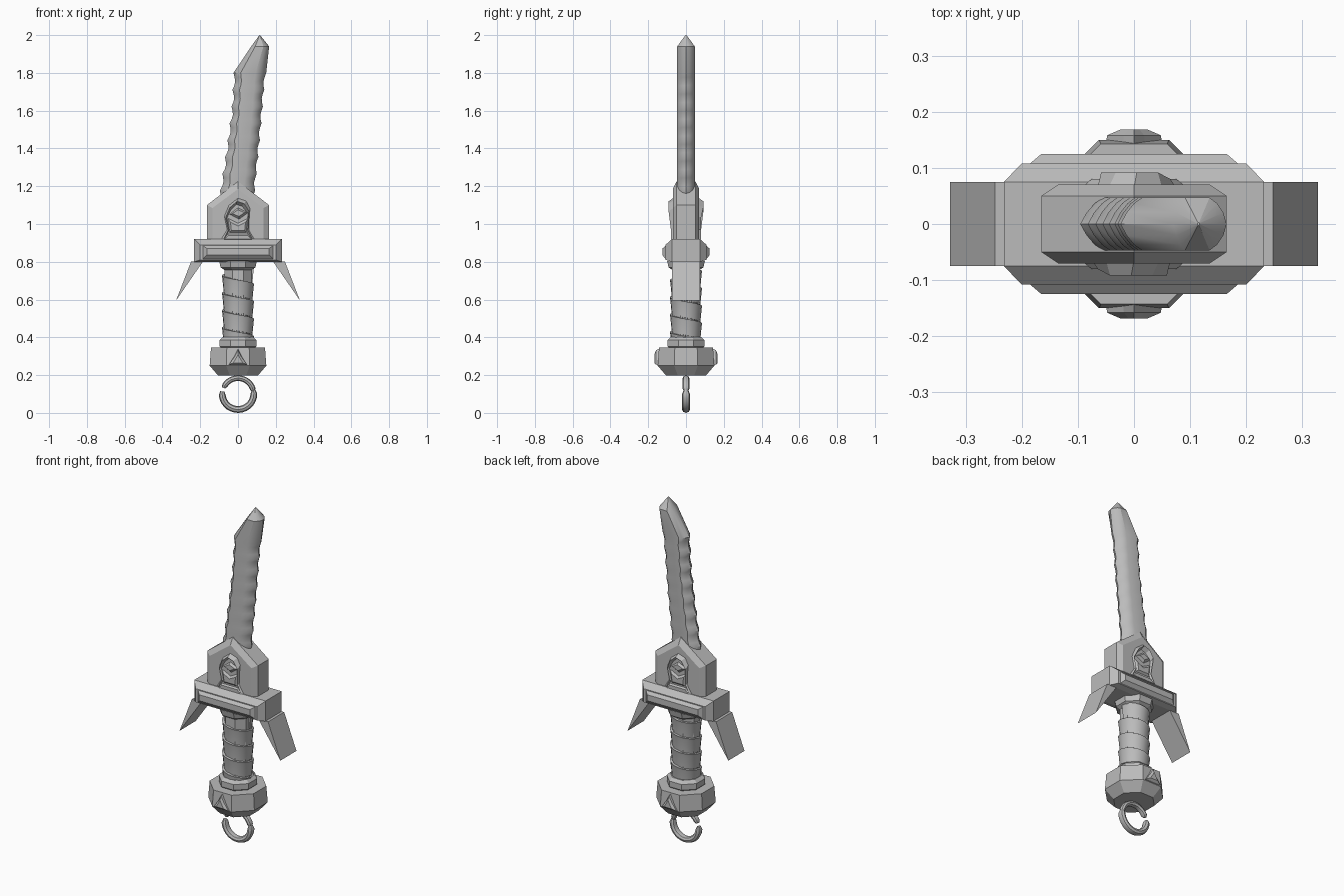
import bpy, bmesh, math
from math import sin, cos, pi, radians

if "Cube" in bpy.data.objects:
    bpy.data.objects.remove(bpy.data.objects["Cube"])

steel = bpy.data.materials.new("grey steel")
steel.diffuse_color = (0.5, 0.5, 0.5, 1)
steel.use_nodes = True
steel.node_tree.nodes["Principled BSDF"].inputs["Base Color"].default_value = steel.diffuse_color


def make(name, verts, faces, smooth=0):
    me = bpy.data.meshes.new(name)
    me.from_pydata(verts, [], faces)
    bm = bmesh.new()
    bm.from_mesh(me)
    bmesh.ops.remove_doubles(bm, verts=bm.verts, dist=1e-5)
    bmesh.ops.recalc_face_normals(bm, faces=bm.faces)
    bm.to_mesh(me)
    bm.free()
    me.materials.append(steel)
    ob = bpy.data.objects.new(name, me)
    bpy.context.collection.objects.link(ob)
    if smooth:
        bpy.ops.object.select_all(action='DESELECT')
        ob.select_set(True)
        bpy.context.view_layer.objects.active = ob
        bpy.ops.object.shade_smooth_by_angle(angle=radians(smooth))
    return ob


def loft(name, rings, smooth=0, closed=False):
    """Skin a list of equal-sized point rings, with end caps unless closed."""
    n, m = len(rings[0]), len(rings)
    faces = []
    for i in range(m if closed else m - 1):
        a, b = i * n, (i + 1) % m * n
        faces += [(a + j, a + (j + 1) % n, b + (j + 1) % n, b + j) for j in range(n)]
    if not closed:
        faces += [tuple(range(n)), tuple(range((m - 1) * n, m * n))]
    return make(name, [p for r in rings for p in r], faces, smooth)


def octagon(name, profile):
    """Stack of octagons with flat fronts; profile is (apothem, z)."""
    k = 1 / cos(pi / 8)
    return loft(name, [[(r * k * cos(pi / 8 + i * pi / 4), r * k * sin(pi / 8 + i * pi / 4), z)
                        for i in range(8)] for r, z in profile])


def lerp(table, z):
    for (z0, x0), (z1, x1) in zip(table, table[1:]):
        if z <= z1:
            return x0 + (x1 - x0) * (z - z0) / (z1 - z0)
    return table[-1][1]


def both_sides(name, layers):
    """Relief lofted along -y from (depth, outline) layers, plus a half-turned copy."""
    for side, s in (("front", 1), ("back", -1)):
        loft(f"{name}_{side}", [[(s * x, -s * d, z) for x, z in o] for d, o in layers])


# Blade: leaning, with scalloped edges and a clipped tip
left = [(1.0, -0.12), (1.15, -0.10), (1.4, -0.062), (1.6, -0.036), (1.8, -0.024), (1.94, 0.07)]
right = [(1.0, 0.07), (1.15, 0.088), (1.5, 0.122), (1.7, 0.138), (1.94, 0.165)]


def blade_ring(z, wave):
    xl, xr = lerp(left, z) + wave, lerp(right, z) - wave * 0.8
    w = xr - xl
    half = [(0, 0), (0.06, 0.02), (0.14, 0.037), (0.22, 0.047), (0.68, 0.047), (0.82, 0.037), (0.94, 0.02), (1, 0)]
    front = [(xl + u * w, -y, z) for u, y in half]
    return front + [(x, -y, zz) for x, y, zz in front[-2:0:-1]]


zs = [1.0 + 0.0222 * i for i in range(36)]
rings = [blade_ring(z, 0.012 * (0, 0.7, 1, 0.6)[i % 4]) for i, z in enumerate(zs)]
rings += [blade_ring(1.8, 0), blade_ring(1.94, 0)]
rings.append([(0.115 + 0.04 * (x - 0.115), y * 0.05, 2.0) for x, y, z in rings[-1]])
loft("blade", rings, 28)

# House-shaped block at the blade root, with chamfered faces
outer = [(-0.165, 0.91), (0.165, 0.91), (0.165, 1.10), (0, 1.225), (-0.165, 1.10)]
inner = [(-0.135, 0.91), (0.135, 0.91), (0.135, 1.085), (0, 1.185), (-0.135, 1.085)]
loft("blade_block", [[(x, y, z) for x, z in o] for y, o in
                     ((-0.07, inner), (-0.05, outer), (0.05, outer), (0.07, inner))])

# Hooded face ornament on both faces of the block
hood = [(-0.095, 0.915), (-0.06, 0.97), (-0.075, 1.04), (-0.05, 1.10), (0.0, 1.14),
        (0.045, 1.125), (0.065, 1.085), (0.06, 0.97), (0.095, 0.915)]
hole = [(-0.055, 0.93), (-0.042, 0.97), (-0.055, 1.03), (-0.035, 1.075), (-0.01, 1.10),
        (0.02, 1.09), (0.052, 1.05), (0.042, 0.97), (0.055, 0.93)]
for side, s in (("front", 1), ("back", -1)):
    strip = []
    for (xo, zo), (xi, zi) in zip(hood, hole):
        xm, zm = (xo + xi) / 2, (zo + zi) / 2
        d = 0.08 + 0.012 * (zo > 1.06)
        strip.append([(s * x, -s * y, z) for x, y, z in
                      ((xo, 0.065, zo), (xm, d, zm), (xi, 0.065, zi))])
    loft("hood_" + side, strip)
both_sides("hood_face", [
    (0.065, [(-0.05, 0.95), (0.05, 0.95), (0.06, 1.04), (0, 1.01), (-0.06, 1.04)]),
    (0.08, [(-0.035, 0.965), (0.035, 0.965), (0.04, 1.01), (0, 0.99), (-0.04, 1.01)])])
both_sides("hood_brow", [
    (0.065, [(-0.05, 1.05), (0.005, 1.02), (0.06, 1.06), (0.0, 1.09)]),
    (0.083, [(-0.03, 1.055), (0.005, 1.04), (0.035, 1.06), (0.0, 1.075)])])
both_sides("hood_base", [
    (0.065, [(-0.09, 0.915), (0.09, 0.915), (0.06, 0.95), (-0.06, 0.95)]),
    (0.08, [(-0.07, 0.92), (0.07, 0.92), (0.05, 0.94), (-0.05, 0.94)])])


# Crossguard: stepped bar
def rect(w, a, b):
    return [(-w, a), (w, a), (w, b), (-w, b)]


steps = [(0.125, rect(0.165, 0.835, 0.87)), (0.108, rect(0.185, 0.815, 0.885)),
         (0.108, rect(0.20, 0.81, 0.89)), (0.075, rect(0.232, 0.80, 0.92))]
layers = [(-y, o) for y, o in steps] + steps[::-1]
loft("crossguard", [[(x, y, z) for x, z in o] for y, o in layers])

# Swept prongs under the crossguard
for side, s in (("left", -1), ("right", 1)):
    tri = [(0.185, 0.802), (0.248, 0.802), (0.328, 0.595)]
    loft("prong_" + side, [[(s * x, y, z) for x, z in tri] for y in (-0.075, 0.075)])

# Octagonal collars and pommel
octagon("upper_collar", [(0.07, 0.755), (0.092, 0.77), (0.10, 0.805)])
octagon("lower_collar", [(0.085, 0.34), (0.097, 0.352), (0.097, 0.385), (0.08, 0.402)])
octagon("pommel", [(0.105, 0.197), (0.15, 0.25), (0.143, 0.345)])

# Grip: one spiral wrap with overlapping ledges
pitch, seg, turns = 0.092, 20, 4
spiral = []
for i in range(seg * turns + 1):
    t = 2 * pi * i / seg
    z = 0.775 - pitch * t / (2 * pi)
    spiral.append([(r * cos(t), r * sin(t), z + dz) for r, dz in
                   ((0.05, 0.0), (0.086, -0.002), (0.083, -0.014), (0.076, -pitch + 0.004), (0.05, -pitch))])
loft("grip_wrap", spiral, 30)
octagon("grip_core", [(0.07, 0.35), (0.072, 0.78)])

# Pommel crest on front and back
both_sides("pommel_crest", [
    (0.14, [(-0.05, 0.25), (0.05, 0.25), (0.02, 0.30), (0, 0.34), (-0.02, 0.30)]),
    (0.158, [(-0.048, 0.255), (0.048, 0.255), (0.018, 0.298), (0, 0.332), (-0.018, 0.298)]),
    (0.168, [(-0.025, 0.265), (0.025, 0.265), (0.01, 0.29), (0, 0.31), (-0.01, 0.29)])])


# Hanging ring: two arcs with overlapping split ends
def arc(name, a0, a1, major, minor):
    rows = []
    for i in range(17):
        a = radians(a0 + (a1 - a0) * i / 16)
        r = minor * (0.6 if i in (0, 16) else 1)
        rows.append([((major + r * cos(b)) * cos(a), r * 1.15 * sin(b), 0.102 + (major + r * cos(b)) * sin(a))
                     for b in [j * pi / 4 for j in range(8)]])
    loft(name, rows, 40)


arc("ring_upper", 8, 158, 0.082, 0.015)
arc("ring_lower", 172, 372, 0.084, 0.018)
